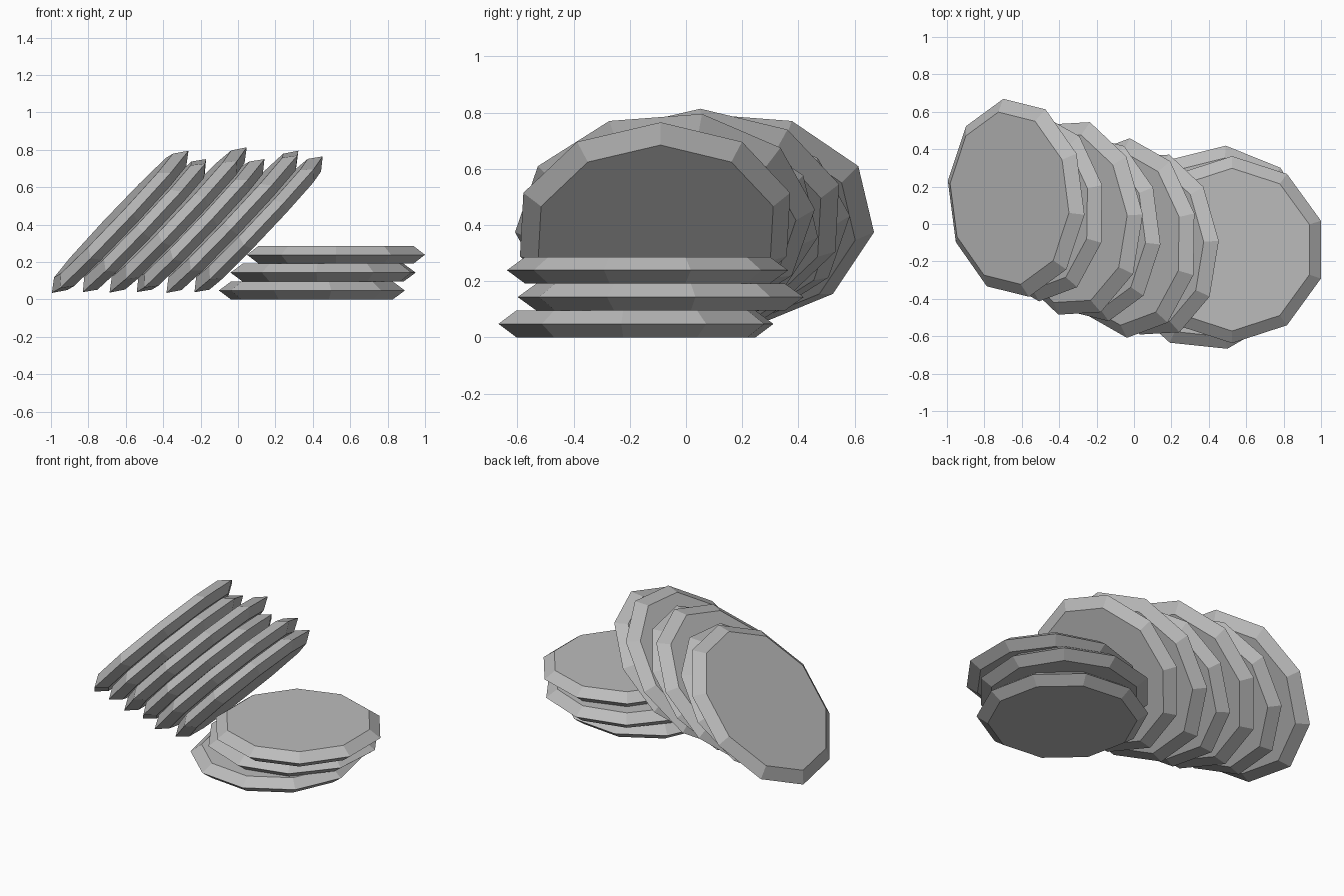
import bpy, bmesh
from math import radians
from mathutils import Matrix

if "Cube" in bpy.data.objects:
    bpy.data.objects.remove(bpy.data.objects["Cube"])

grey = bpy.data.materials.new("plain grey")
grey.diffuse_color = (0.5, 0.5, 0.5, 1)
grey.use_nodes = True
grey.node_tree.nodes["Principled BSDF"].inputs["Base Color"].default_value = grey.diffuse_color


def disc(name, centre, radius, spin, thickness, tilt=0, yaw=0):
    """Ten-sided disc with its widest edge at half thickness."""
    bm = bmesh.new()
    rings = []
    for r, z in ((radius * 0.87, -thickness / 2), (radius, 0), (radius * 0.87, thickness / 2)):
        m = Matrix.Translation((0, 0, z))
        rings.append([bm.verts.new(m @ (Matrix.Rotation(radians(36 * i), 4, 'Z') @ Matrix.Translation((r, 0, 0))).translation)
                      for i in range(10)])
    for low, high in zip(rings, rings[1:]):
        for i in range(10):
            j = (i + 1) % 10
            bm.faces.new((low[i], low[j], high[j], high[i]))
    bm.faces.new(rings[0][::-1])
    bm.faces.new(rings[-1])
    bm.transform(Matrix.Translation(centre)
                 @ Matrix.Rotation(radians(yaw), 4, 'Z')
                 @ Matrix.Rotation(radians(-tilt), 4, 'Y')
                 @ Matrix.Rotation(radians(spin), 4, 'Z'))
    mesh = bpy.data.meshes.new(name)
    bm.to_mesh(mesh)
    bm.free()
    mesh.materials.append(grey)
    bpy.context.collection.objects.link(bpy.data.objects.new(name, mesh))


# Flat stack of three discs
for i, (x, y, radius, spin) in enumerate(((0.395, -0.178, 0.5, -6),
                                          (0.455, -0.09, 0.51, 14),
                                          (0.524, -0.137, 0.5, 18))):
    disc(f"flat_disc_{i + 1}", (x, y, 0.048 + 0.0955 * i), radius, spin, 0.0955)

# Row of six discs leaning on the stack, alternating in size and turned step by step
for i, (x, y, z) in enumerate(((-0.63, 0.14, 0.415), (-0.50, 0.085, 0.395), (-0.32, 0.03, 0.425),
                               (-0.20, -0.025, 0.395), (-0.03, -0.075, 0.415), (0.11, -0.11, 0.402))):
    disc(f"leaning_disc_{i + 1}", (x, y, z), 0.5 if i % 2 else 0.535, 24 - 12 * i, 0.098, 46.6, 3.3)
